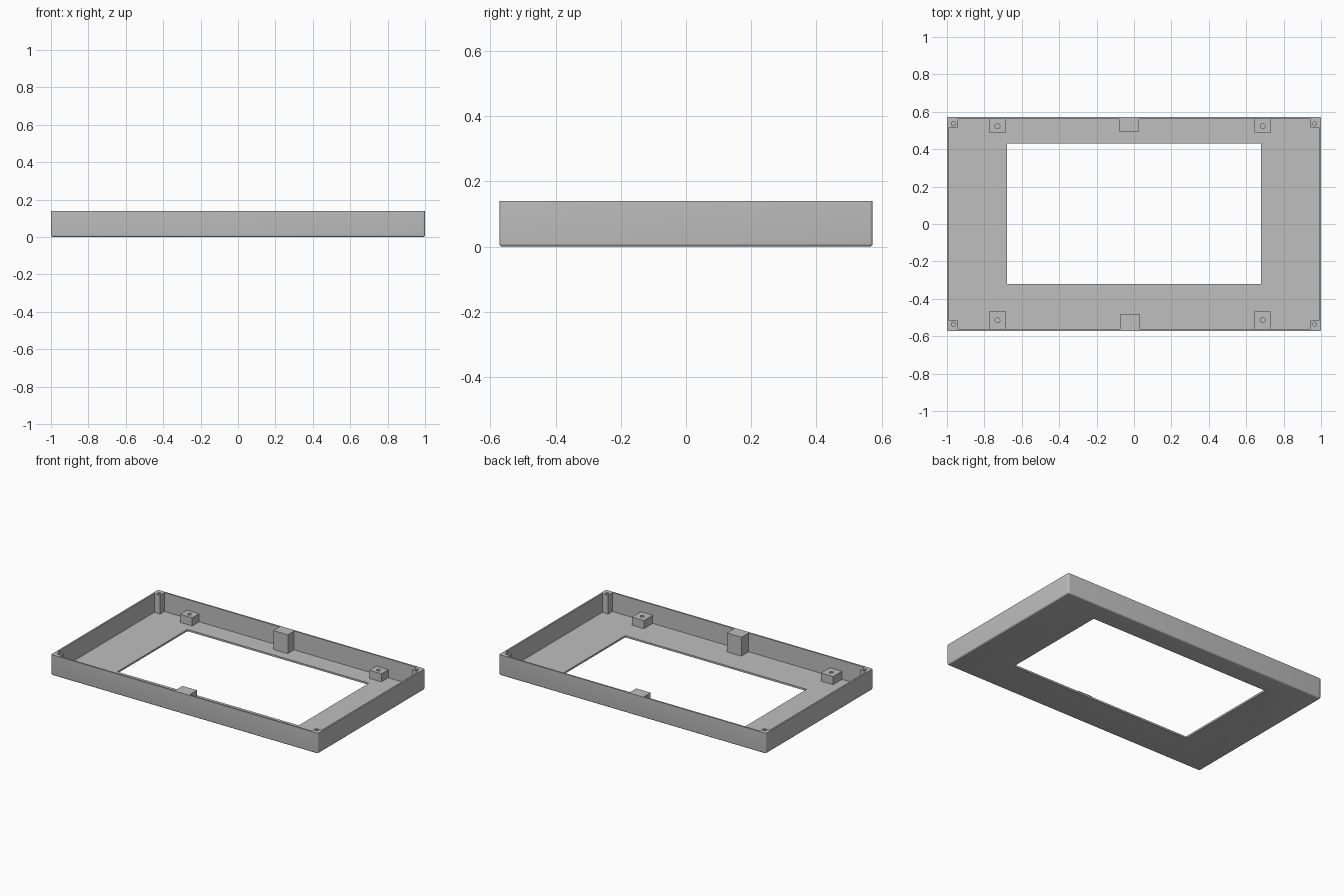
import bpy
import bmesh
import math
from mathutils import Matrix

if "Cube" in bpy.data.objects:
    bpy.data.objects.remove(bpy.data.objects["Cube"], do_unlink=True)

# Overall sizes
HX, HY, TOP = 1.0, 0.573, 0.14
WALL, FLOOR, ROUND = 0.011, 0.012, 0.01
IX, IY = HX - WALL, HY - WALL

grey = bpy.data.materials.new("plain grey")
grey.use_nodes = True
grey.diffuse_color = (0.52, 0.52, 0.52, 1)
grey.node_tree.nodes["Principled BSDF"].inputs["Base Color"].default_value = grey.diffuse_color


def add_object(name, bm):
    mesh = bpy.data.meshes.new(name)
    bm.to_mesh(mesh)
    bm.free()
    mesh.materials.append(grey)
    obj = bpy.data.objects.new(name, mesh)
    bpy.context.collection.objects.link(obj)
    return obj


def box_mesh(x, y, z):
    """Box between the given pairs of limits."""
    bm = bmesh.new()
    bmesh.ops.create_cube(bm, size=1)
    for v in bm.verts:
        for i, (a, b) in enumerate((x, y, z)):
            v.co[i] = min(a, b) if v.co[i] < 0 else max(a, b)
    return bm


def box(name, x, y, z):
    return add_object(name, box_mesh(x, y, z))


def peg(x, y, z, radius):
    """Round cutter for a screw hole."""
    bm = bmesh.new()
    depth = z[1] - z[0]
    bmesh.ops.create_cone(bm, cap_ends=True, segments=24, radius1=radius, radius2=radius,
                          depth=depth, matrix=Matrix.Translation((x, y, z[0] + depth / 2)))
    return add_object("hole_cutter", bm)


def activate(obj):
    bpy.ops.object.select_all(action="DESELECT")
    obj.select_set(True)
    bpy.context.view_layer.objects.active = obj


def cut(obj, cutter):
    cutter.hide_render = True
    mod = obj.modifiers.new("cut", "BOOLEAN")
    mod.operation, mod.solver, mod.object = "DIFFERENCE", "EXACT", cutter
    activate(obj)
    bpy.ops.object.modifier_apply(modifier=mod.name)
    bpy.data.objects.remove(cutter, do_unlink=True)


def smooth(obj):
    activate(obj)
    bpy.ops.object.shade_smooth_by_angle(angle=math.radians(35))


# Tray: rounded on every outer edge except the rim
bm = box_mesh((-HX, HX), (-HY, HY), (0, TOP))
outer = [e for e in bm.edges if min(v.co.z for v in e.verts) < TOP / 2]
bmesh.ops.bevel(bm, geom=outer, offset=ROUND, segments=5, profile=0.5, affect="EDGES")
tray = add_object("tray", bm)
cut(tray, box("cavity_cutter", (-IX, IX), (-IY, IY), (FLOOR, TOP + 0.1)))
cut(tray, box("window_cutter", (-0.68, 0.68), (-0.32, 0.43), (-0.1, 0.1)))
smooth(tray)

for sy, end in ((-1, "front"), (1, "back")):
    for sx, side in ((-1, "right"), (1, "left")):
        # Corner screw posts, level with the rim
        post = box(f"{end}_{side}_corner_post", (sx * 0.945, sx * IX),
                   (sy * 0.516, sy * IY), (FLOOR, TOP))
        cut(post, peg(sx * 0.966, sy * 0.536, (TOP - 0.07, TOP + 0.05), 0.011))
        smooth(post)

        # Low mounting blocks on the floor
        mid = -0.73 if sx < 0 else 0.688
        inner = 0.468 if sy < 0 else 0.488
        block = box(f"{end}_{side}_mounting_block", (mid - 0.045, mid + 0.045),
                    (sy * inner, sy * IY), (FLOOR, 0.067))
        cut(block, peg(mid, 0.523 if sy > 0 else -0.514, (0.025, 0.1), 0.013))
        smooth(block)

    # Tall middle block against the long wall
    cx = -0.022 if sy < 0 else -0.027
    box(f"{end}_middle_block", (cx - 0.054, cx + 0.054),
        (sy * (0.485 if sy < 0 else 0.494), sy * IY), (FLOOR, TOP))
